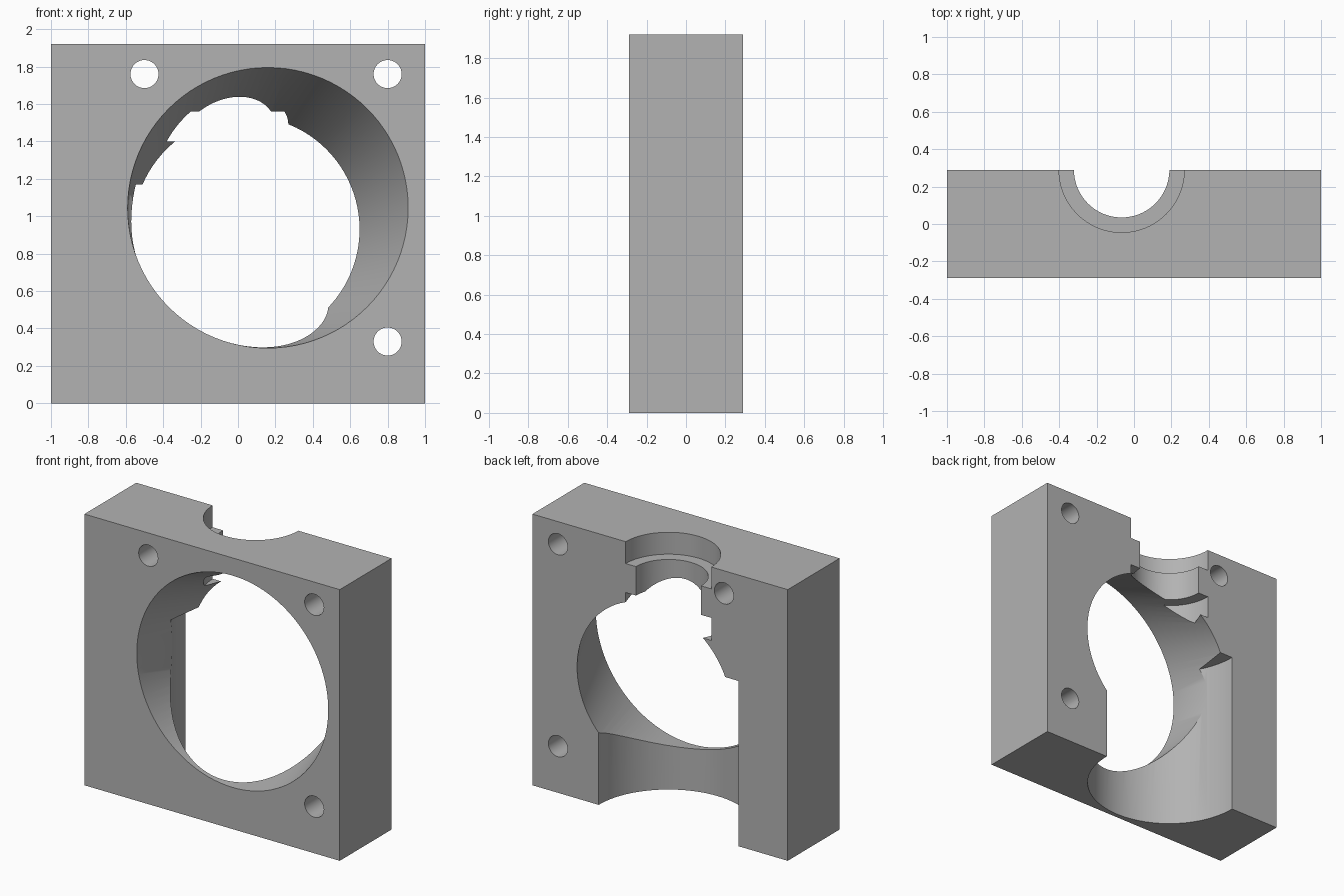
import bpy
import bmesh
from math import cos, sin, pi
from mathutils import Vector

default = bpy.data.objects.get("Cube")
if default:
    bpy.data.objects.remove(default, do_unlink=True)

HALF_Y, HEIGHT = 0.29, 1.92

grey = bpy.data.materials.new("plain grey")
grey.use_nodes = True
grey.diffuse_color = (0.45, 0.45, 0.45, 1)
grey.node_tree.nodes["Principled BSDF"].inputs["Base Color"].default_value = grey.diffuse_color


def finish(bm, name):
    bmesh.ops.recalc_face_normals(bm, faces=bm.faces)
    mesh = bpy.data.meshes.new(name)
    bm.to_mesh(mesh)
    bm.free()
    mesh.materials.append(grey)
    obj = bpy.data.objects.new(name, mesh)
    bpy.context.collection.objects.link(obj)
    return obj


def loft(name, rings, u, v, sides):
    """Closed solid through circles given as (centre, radius), lying in the plane u, v."""
    bm = bmesh.new()
    loops = []
    for centre, radius in rings:
        loops.append([bm.verts.new(Vector(centre) + radius * (
            cos(2 * pi * i / sides) * Vector(u) + sin(2 * pi * i / sides) * Vector(v)))
            for i in range(sides)])
    for a, b in zip(loops, loops[1:]):
        for i in range(sides):
            j = (i + 1) % sides
            bm.faces.new((a[i], a[j], b[j], b[i]))
    bm.faces.new(loops[0])
    bm.faces.new(loops[-1])
    return finish(bm, name)


X, Y, Z = (1, 0, 0), (0, 1, 0), (0, 0, 1)

# Rectangular housing block
bm = bmesh.new()
bmesh.ops.create_cube(bm, size=1)
bmesh.ops.scale(bm, verts=bm.verts, vec=(2, 2 * HALF_Y, HEIGHT))
bmesh.ops.translate(bm, verts=bm.verts, vec=(0, 0, HEIGHT / 2))
block = finish(bm, "housing_block")
cutters = []

# Slanted, narrowing opening from the front face to the back face
front, back = Vector((0.16, -HALF_Y, 1.045)), Vector((0.045, HALF_Y, 0.93))
rings = [(front.lerp(back, t), 0.75 - 0.145 * t) for t in (-0.05, 1.05)]
cutters.append(loft("opening_cutter", rings, X, Z, 96))

# Stepped vertical bore, centred on the back face
steps = [(0.547, -0.1, 1.17), (0.255, 1.17, 1.40), (0.335, 1.40, 1.56),
         (0.255, 1.56, 1.765), (0.335, 1.765, 2.02)]
rings = [((-0.066, HALF_Y, z), r) for r, low, high in steps for z in (low, high)]
cutters.append(loft("bore_cutter", rings, X, Y, 96))

# Three screw holes
for x, z in ((-0.5, 1.76), (0.8, 1.76), (0.8, 0.33)):
    rings = [((x, y, z), 0.075) for y in (-0.4, 0.4)]
    cutters.append(loft("screw_hole_cutter", rings, X, Z, 40))

# Cut everything out of the block
bpy.ops.object.select_all(action="DESELECT")
block.select_set(True)
bpy.context.view_layer.objects.active = block
for cutter in cutters:
    cutter.hide_render = True
    mod = block.modifiers.new("cut", "BOOLEAN")
    mod.operation = "DIFFERENCE"
    mod.solver = "EXACT"
    mod.object = cutter
    bpy.ops.object.modifier_apply(modifier=mod.name)
    bpy.data.objects.remove(cutter, do_unlink=True)
bpy.ops.object.shade_smooth_by_angle(angle=pi / 6)
